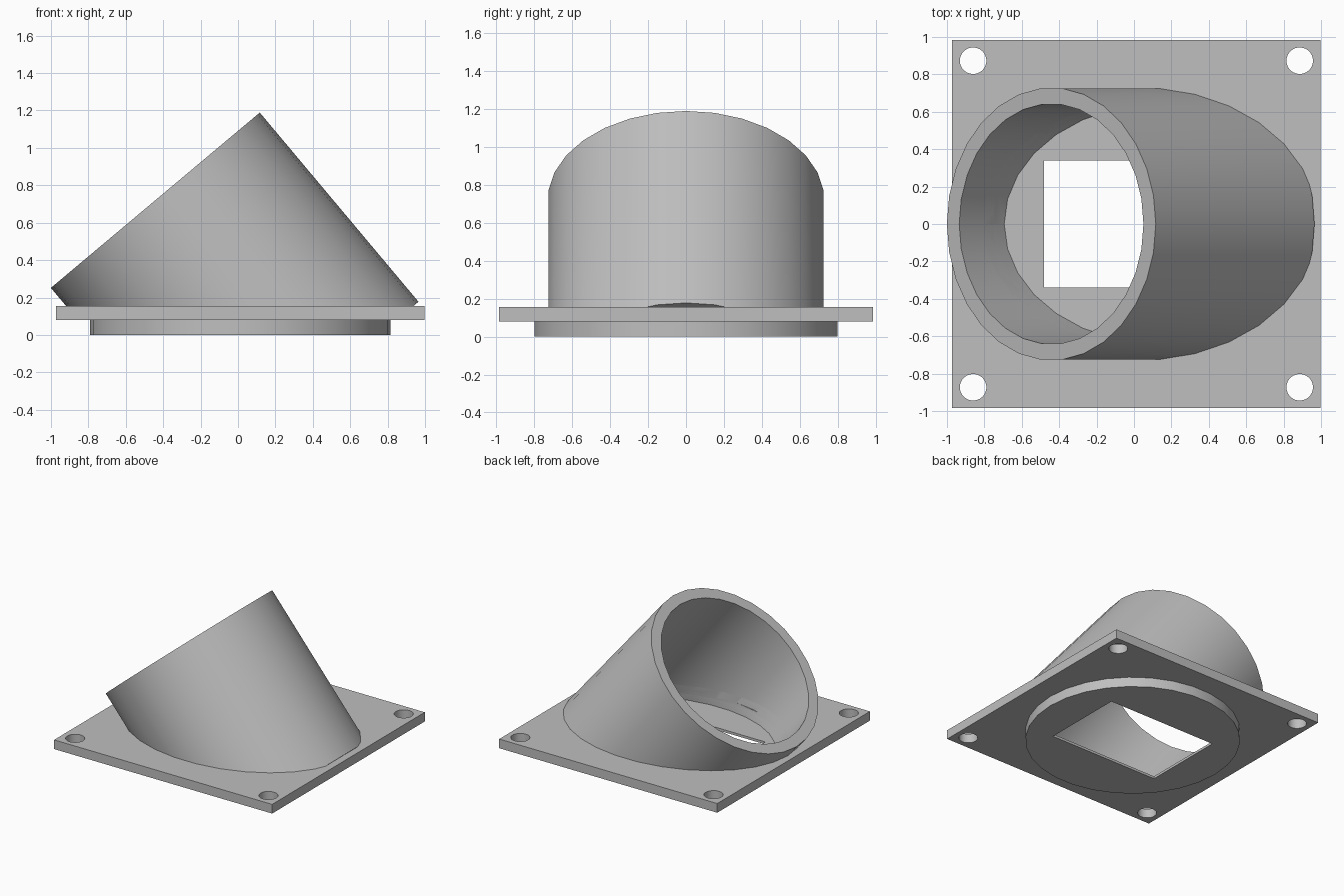
import bpy, bmesh
from math import radians, sin, cos
from mathutils import Matrix, Vector

old = bpy.data.objects.get("Cube")
if old:
    bpy.data.objects.remove(old, do_unlink=True)

CX = 0.013                     # plate and spigot centre in x
Z_SPIGOT, Z_PLATE = 0.08, 0.155
TILT = radians(40)
AXIS = Vector((-sin(TILT), 0, cos(TILT)))
RIM = Vector((-0.442, 0, 0.72))
TUBE_LEN = 1.32

grey = bpy.data.materials.new("light grey")
grey.use_nodes = True
colour = (0.52, 0.52, 0.52, 1)
grey.diffuse_color = colour
grey.node_tree.nodes["Principled BSDF"].inputs["Base Color"].default_value = colour


def finish(name, bm, cut_z=None):
    """Turn a bmesh into an object, optionally trimmed flat below cut_z."""
    if cut_z is not None:
        geom = bm.verts[:] + bm.edges[:] + bm.faces[:]
        cut = bmesh.ops.bisect_plane(bm, geom=geom, plane_co=(0, 0, cut_z),
                                     plane_no=(0, 0, 1), clear_inner=True)
        edges = [e for e in cut["geom_cut"] if isinstance(e, bmesh.types.BMEdge)]
        bmesh.ops.contextual_create(bm, geom=edges)
    bmesh.ops.recalc_face_normals(bm, faces=bm.faces[:])
    mesh = bpy.data.meshes.new(name)
    bm.to_mesh(mesh)
    bm.free()
    mesh.materials.append(grey)
    obj = bpy.data.objects.new(name, mesh)
    bpy.context.collection.objects.link(obj)
    return obj


def box(name, x0, x1, half_y, z0, z1):
    bm = bmesh.new()
    place = Matrix.Translation(((x0 + x1) / 2, 0, (z0 + z1) / 2))
    size = Matrix.Diagonal((x1 - x0, 2 * half_y, z1 - z0, 1))
    bmesh.ops.create_cube(bm, size=1, matrix=place @ size)
    return finish(name, bm)


def cylinder(name, radius, start, end, cut_z=None, segments=30):
    bm = bmesh.new()
    start, end = Vector(start), Vector(end)
    angle = -TILT if abs(end.x - start.x) > 0.001 else 0
    place = (Matrix.Translation((start + end) / 2) @ Matrix.Rotation(angle, 4, 'Y')
             @ Matrix.Rotation(radians(90), 4, 'Z'))
    bmesh.ops.create_cone(bm, cap_ends=True, segments=segments, radius1=radius,
                          radius2=radius, depth=(end - start).length, matrix=place)
    return finish(name, bm, cut_z)


def boolean(target, others, operation='DIFFERENCE'):
    for other in others:
        mod = target.modifiers.new("cut", 'BOOLEAN')
        mod.operation = operation
        mod.solver = 'EXACT'
        mod.object = other
    graph = bpy.context.evaluated_depsgraph_get()
    mesh = bpy.data.meshes.new_from_object(target.evaluated_get(graph))
    target.modifiers.clear()
    target.data = mesh


# Main parts
plate = box("mounting_plate", CX - 0.985, CX + 0.985, 0.985, Z_SPIGOT, Z_PLATE)
spigot = cylinder("round_spigot", 0.803, (CX, 0, 0), (CX, 0, Z_SPIGOT))
base = RIM - AXIS * TUBE_LEN
tube = cylinder("angled_tube", 0.729, base, RIM, cut_z=Z_PLATE)

# Cutters
above = RIM + AXIS * 0.3
tube_bore = cylinder("tube_bore", 0.643, base - AXIS * 0.4, above)
upper_bore = cylinder("upper_bore", 0.643, base, above, cut_z=0.1)
lower_bore = cylinder("lower_bore", 0.643, base, above, cut_z=0.02)
limit = cylinder("bore_limit", 0.775, (CX, 0, -0.5), (CX, 0, 2))
boolean(lower_bore, [limit], 'INTERSECT')
window = box("window_cutter", -0.48, 0.506, 0.34, -0.2, 0.06)
holes = [cylinder("hole_cutter", 0.071, (CX + sx * 0.873, sy * 0.873, -0.2),
                  (CX + sx * 0.873, sy * 0.873, 0.5))
         for sx in (-1, 1) for sy in (-1, 1)]

# Hollow out the parts
boolean(tube, [tube_bore])
boolean(plate, [upper_bore, lower_bore] + holes)
boolean(spigot, [lower_bore, window])
for helper in [tube_bore, upper_bore, lower_bore, limit, window] + holes:
    bpy.data.objects.remove(helper, do_unlink=True)

# Smooth round walls, keep hard edges
bpy.ops.object.select_all(action='DESELECT')
for part in (plate, spigot, tube):
    part.select_set(True)
bpy.context.view_layer.objects.active = tube
bpy.ops.object.shade_smooth_by_angle(angle=radians(25))
